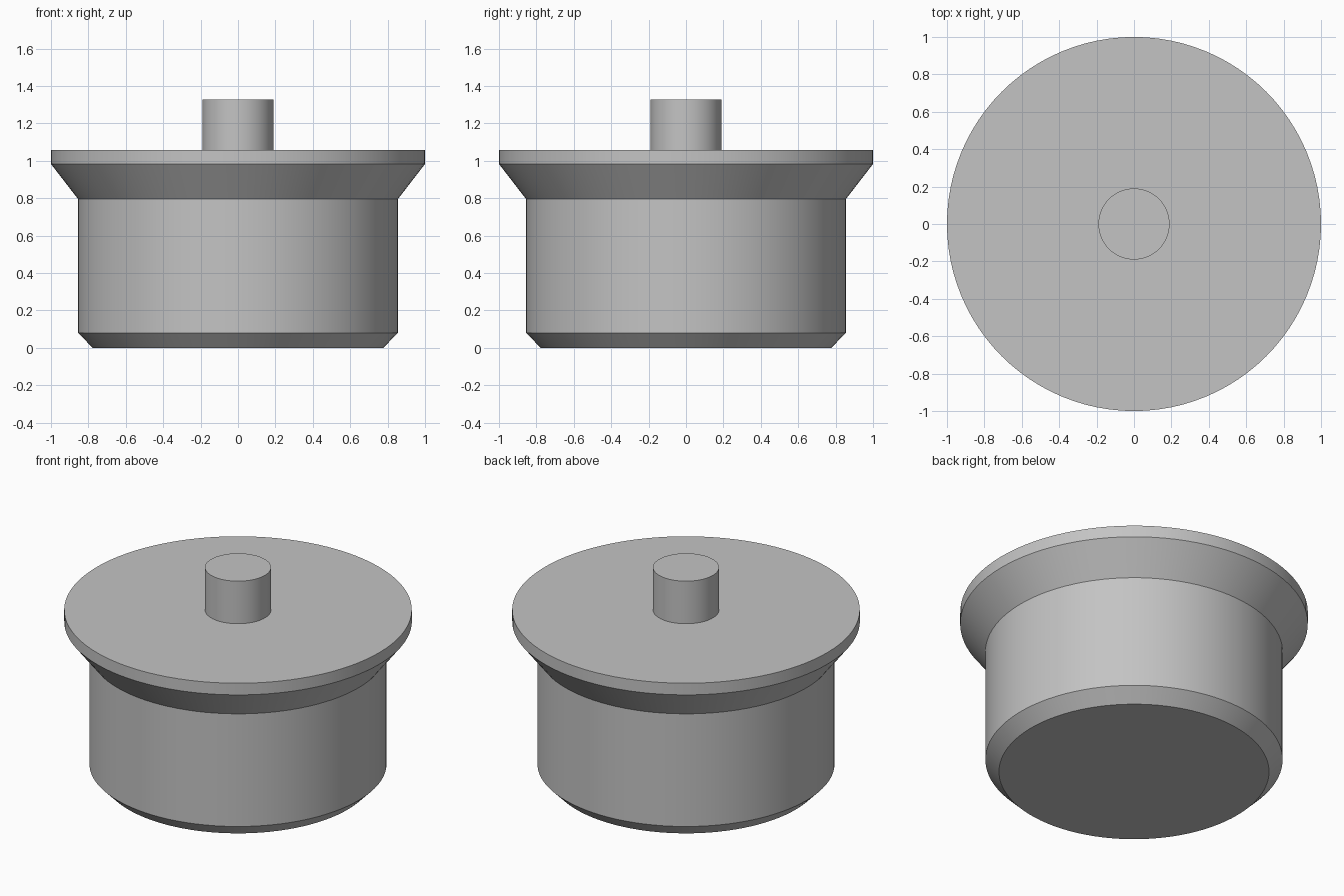
import bpy, bmesh, math

cube = bpy.data.objects.get("Cube")
if cube:
    bpy.data.objects.remove(cube, do_unlink=True)

SEGMENTS = 96

# Single plain grey
grey = bpy.data.materials.new("plain_grey")
grey.use_nodes = True
colour = (0.55, 0.55, 0.55, 1.0)
grey.diffuse_color = colour
bsdf = next(n for n in grey.node_tree.nodes if n.type == 'BSDF_PRINCIPLED')
bsdf.inputs["Base Color"].default_value = colour


def turned(name, profile):
    """Turn a (radius, height) profile around z into a closed solid."""
    bm = bmesh.new()
    rings = []
    for r, z in profile:
        rings.append([bm.verts.new((r * math.cos(2 * math.pi * i / SEGMENTS),
                                    r * math.sin(2 * math.pi * i / SEGMENTS), z))
                      for i in range(SEGMENTS)])
    for low, high in zip(rings, rings[1:]):
        for i in range(SEGMENTS):
            j = (i + 1) % SEGMENTS
            bm.faces.new((low[i], low[j], high[j], high[i]))
    bm.faces.new(rings[0][::-1])
    bm.faces.new(rings[-1])
    mesh = bpy.data.meshes.new(name)
    bm.to_mesh(mesh)
    bm.free()
    mesh.materials.append(grey)
    obj = bpy.data.objects.new(name, mesh)
    bpy.context.collection.objects.link(obj)
    bpy.ops.object.select_all(action='DESELECT')
    obj.select_set(True)
    bpy.context.view_layer.objects.active = obj
    bpy.ops.object.shade_smooth_by_angle(angle=math.radians(25))
    return obj


# Plug body: chamfered foot, straight wall, flared shoulder, thin rim
turned("plug_body", [(0.777, 0.0), (0.855, 0.08), (0.855, 0.795),
                     (1.0, 0.983), (1.0, 1.057)])

# Stem standing on the flat top, sunk slightly into it
turned("top_stem", [(0.19, 1.04), (0.19, 1.327)])
